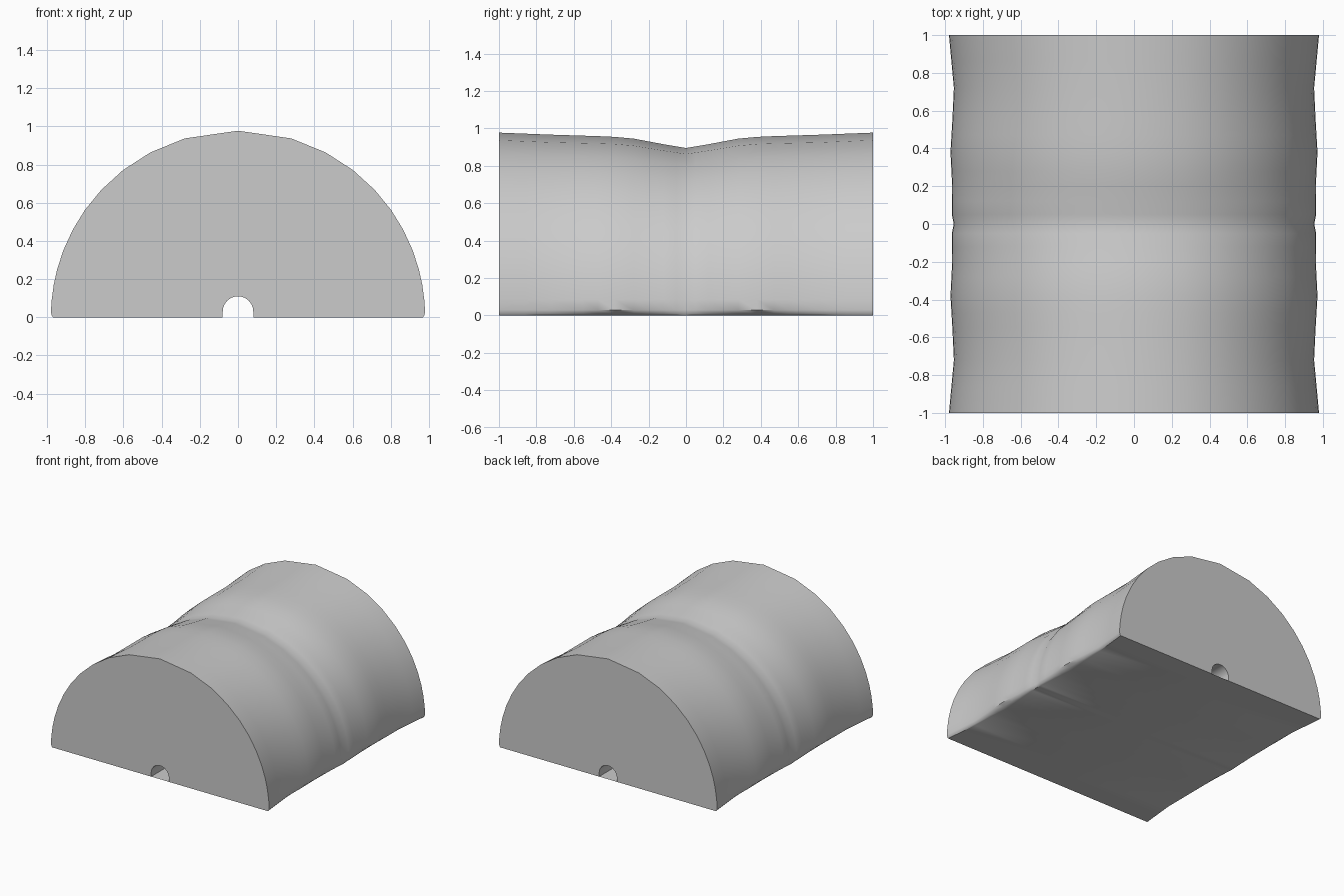
import bpy, bmesh, math

if "Cube" in bpy.data.objects:
    bpy.data.objects.remove(bpy.data.objects["Cube"])


def lerp(table, t):
    """Linear lookup in a short list of (position, value) pairs."""
    for (a, va), (b, vb) in zip(table, table[1:]):
        if t <= b:
            return va + (vb - va) * (t - a) / (b - a)
    return table[-1][1]


# radius along the length (|y|), at the crown, at the sides and at the hem
CROWN = [(0, .895), (.12, .915), (.28, .945), (.4, .956), (.72, .966), (1, .977)]
SIDE = [(0, .955), (.05, .965), (.2, .963), (.38, .972), (.55, .962), (.72, .954), (1, .98)]
HEM = [(0, .95), (.2, .935), (.38, .92), (.55, .935), (.72, .94), (1, .968)]
HALF = [0, .05, .12, .2, .28, .38, .47, .55, .72, .86, 1]
STATIONS = [-y for y in HALF[:0:-1]] + HALF
ANGLES = [0, 16.6, 28, 38, 47, 55, 62, 69, 75, 80, 85, 88.3]


def section(y):
    t = abs(y)
    right = []
    for deg in ANGLES:
        a = math.radians(deg)
        w = math.cos(a) ** 2
        r = lerp(CROWN, t) * w + lerp(SIDE, t) * (1 - w)
        right.append((r * math.sin(a), r * math.cos(a)))
    # rolled-under hem
    hem = lerp(HEM, t)
    right += [((hem + right[-1][0]) / 2 + .002, .009), (hem, 0)]
    outer = [(-x, z) for x, z in right[:0:-1]] + right
    # small arched bore, right to left
    bore = [(.08, 0)]
    bore += [(.08 * math.cos(i * math.pi / 12), .03 + .08 * math.sin(i * math.pi / 12))
             for i in range(13)]
    bore.append((-.08, 0))
    return outer, bore


bm = bmesh.new()
rings = []
for y in STATIONS:
    outer, bore = section(y)
    n_outer, n_bore = len(outer), len(bore)
    rings.append([bm.verts.new((x, y, z)) for x, z in outer + bore])

# skin, underside and bore walls
for a, b in zip(rings, rings[1:]):
    n = len(a)
    for i in range(n):
        j = (i + 1) % n
        f = bm.faces.new((a[i], a[j], b[j], b[i]))
        f.smooth = True
    # floor of the bore
    bm.faces.new((a[n_outer], a[-1], b[-1], b[n_outer]))

# flat ends with the arched opening
bm.faces.new(rings[0])
bm.faces.new(list(reversed(rings[-1])))

bmesh.ops.recalc_face_normals(bm, faces=bm.faces[:])
mesh = bpy.data.meshes.new("half_round_body")
bm.to_mesh(mesh)
bm.free()

body = bpy.data.objects.new("half_round_body", mesh)
bpy.context.collection.objects.link(body)
bpy.context.view_layer.objects.active = body
body.select_set(True)
bpy.ops.object.shade_smooth_by_angle(angle=math.radians(40))
